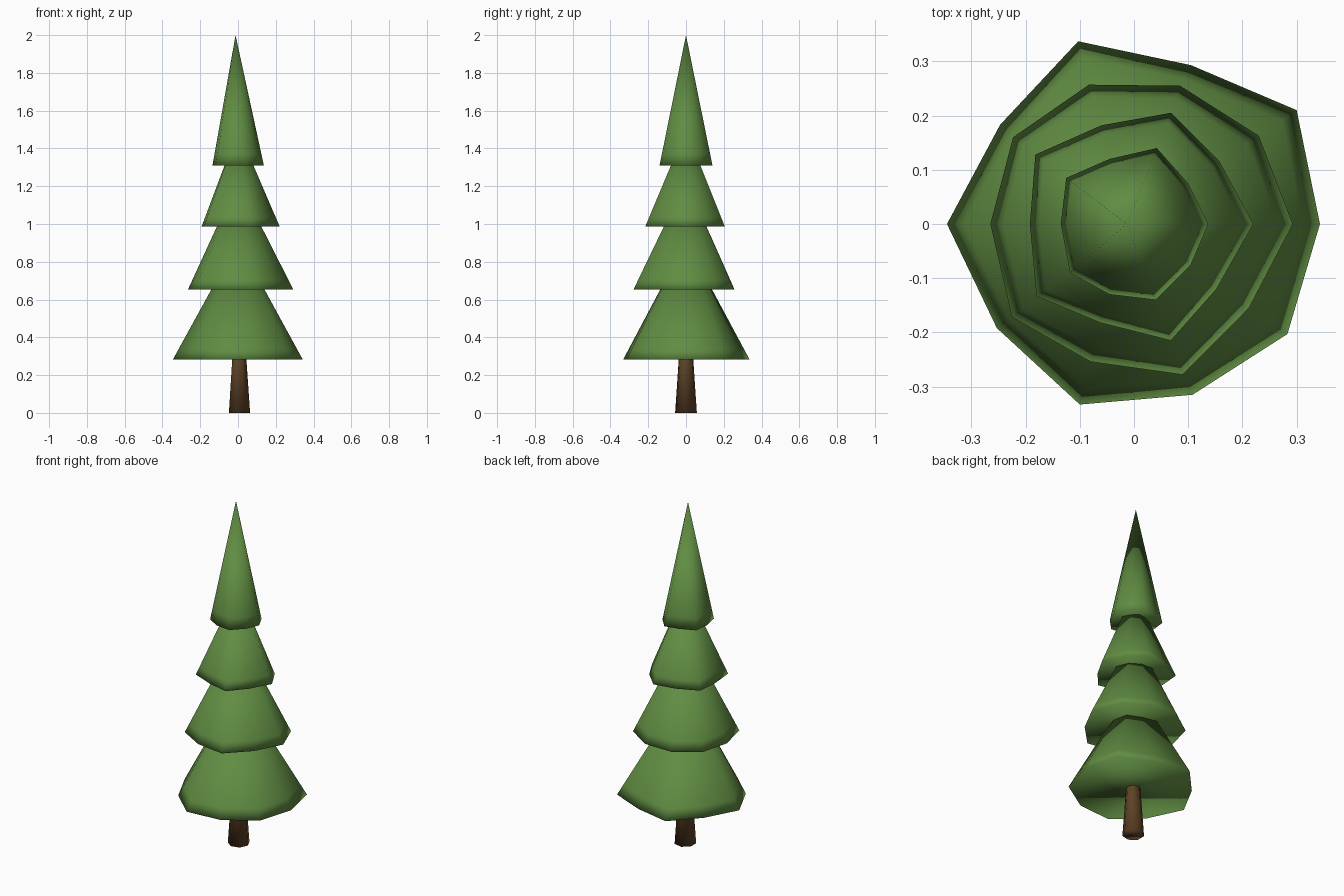
import bpy
import bmesh
import math

if "Cube" in bpy.data.objects:
    bpy.data.objects.remove(bpy.data.objects["Cube"])


def material(name, rgb):
    m = bpy.data.materials.new(name)
    m.diffuse_color = (*rgb, 1.0)
    m.use_nodes = True
    m.node_tree.nodes["Principled BSDF"].inputs["Base Color"].default_value = m.diffuse_color
    return m


green = material("pine green", (0.117, 0.262, 0.055))
brown = material("bark brown", (0.110, 0.054, 0.019))


def loft(name, rings, mat, apex=None):
    """Skin a stack of equal-sized rings, closed at the base and at an apex or cap."""
    bm = bmesh.new()
    loops = [[bm.verts.new(p) for p in ring] for ring in rings]
    n = len(loops[0])
    for lo, hi in zip(loops, loops[1:]):
        for i in range(n):
            j = (i + 1) % n
            bm.faces.new((lo[i], lo[j], hi[j], hi[i]))
    bm.faces.new(loops[0][::-1])
    top = loops[-1]
    if apex:
        tip = bm.verts.new(apex)
        for i in range(n):
            bm.faces.new((top[i], top[(i + 1) % n], tip))
    else:
        bm.faces.new(top)
    for f in bm.faces:
        f.smooth = True
    mesh = bpy.data.meshes.new(name)
    bm.to_mesh(mesh)
    bm.free()
    mesh.materials.append(mat)
    ob = bpy.data.objects.new(name, mesh)
    bpy.context.collection.objects.link(ob)
    return ob


# Foliage tiers: uneven ten-sided cones with a narrow band above the rim
# (name, base height, tip height, tip x, rim outline)
tiers = [
    ("foliage_bottom", 0.282, 0.91, 0.0,
     [(.343, 0), (.30, .21), (.105, .293), (-.103, .337), (-.247, .183),
      (-.345, 0), (-.253, -.192), (-.10, -.333), (.108, -.315), (.283, -.203)]),
    ("foliage_lower_middle", 0.653, 1.23, 0.0,
     [(.293, 0), (.23, .163), (.085, .255), (-.083, .257), (-.223, .16),
      (-.265, 0), (-.225, -.172), (-.08, -.254), (.09, -.278), (.212, -.155)]),
    ("foliage_upper_middle", 0.988, 1.50, 0.0,
     [(.22, 0), (.158, .115), (.068, .205), (-.06, .182), (-.182, .128),
      (-.192, 0), (-.18, -.133), (-.062, -.182), (.068, -.215), (.152, -.12)]),
    ("foliage_top", 1.31, 2.0, -0.013,
     [(.137, 0), (.10, .075), (.042, .14), (-.045, .12), (-.125, .085),
      (-.135, 0), (-.118, -.09), (-.045, -.13), (.04, -.14), (.105, -.075)]),
]
BAND = 0.09
for name, z0, z1, tip_x, rim in tiers:
    base = [(x, y, z0) for x, y in rim]
    band = [(x + (tip_x - x) * BAND, y * (1 - BAND), z0 + (z1 - z0) * BAND)
            for x, y in rim]
    loft(name, [base, band], green, (tip_x, 0, z1))

# Trunk: tapered, seven-sided, running up inside the lowest tier
def circle(r, z, n=7):
    return [(0.005 + r * math.cos(math.tau * i / n),
             r * math.sin(math.tau * i / n), z) for i in range(n)]

loft("trunk", [circle(0.059, 0), circle(0.028, 0.45)], brown)
